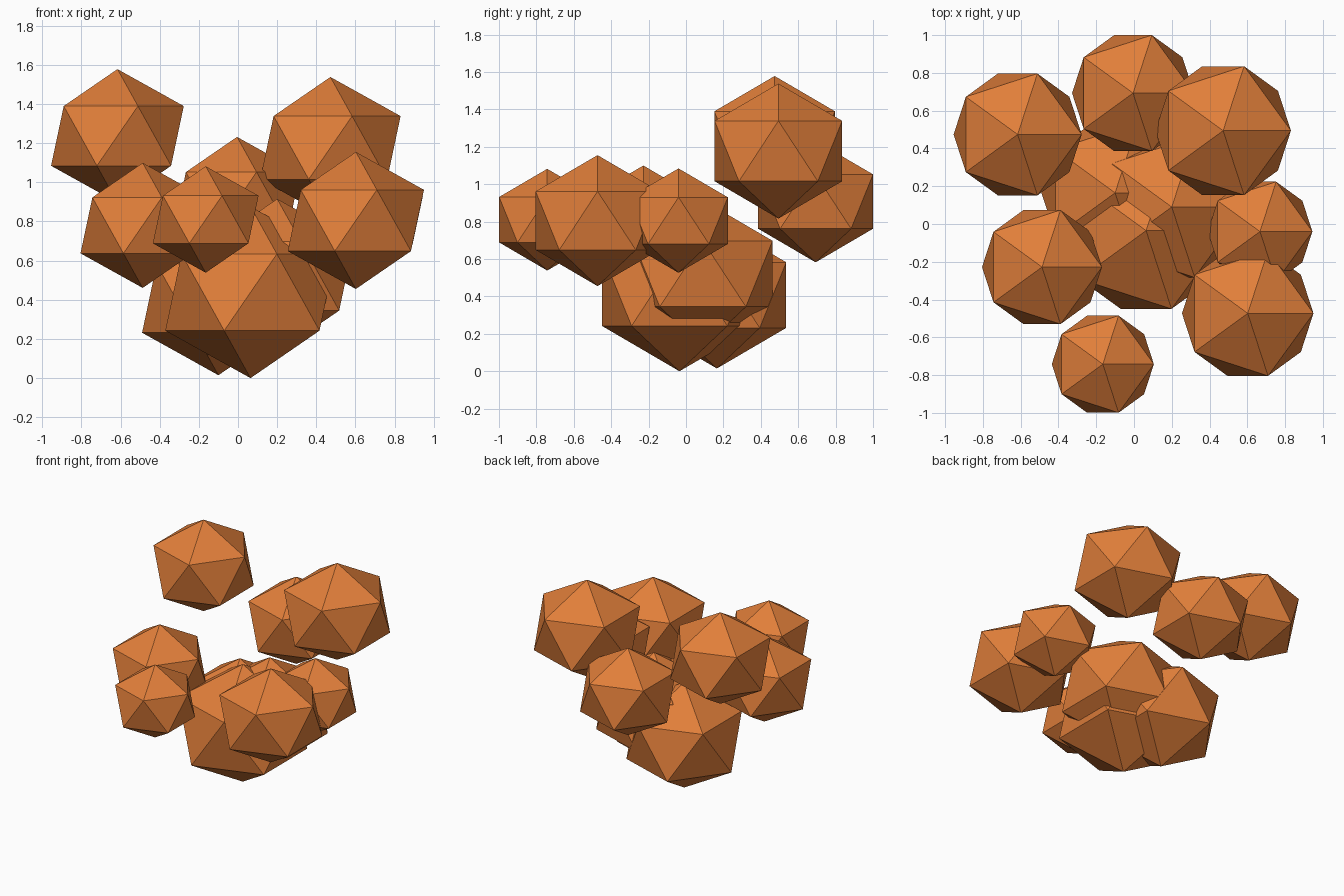
import bpy

if "Cube" in bpy.data.objects:
    bpy.data.objects.remove(bpy.data.objects["Cube"])

# Single flat leaf colour
orange = bpy.data.materials.new("autumn_orange")
orange.diffuse_color = (0.75, 0.21, 0.042, 1.0)
orange.use_nodes = True
orange.node_tree.nodes["Principled BSDF"].inputs["Base Color"].default_value = orange.diffuse_color

FLATTEN = 0.9  # every clump is slightly squashed vertically


def clump(name, x, y, z, radius):
    """One faceted leaf clump: a 20-sided ball squashed in height."""
    bpy.ops.mesh.primitive_ico_sphere_add(subdivisions=1, radius=radius, location=(x, y, z))
    ob = bpy.context.object
    ob.name = name
    ob.scale.z = FLATTEN
    ob.data.materials.append(orange)


# Overlapping clumps at the base
clump("base_clump_front", 0.064, -0.035, 0.438, 0.487)
clump("base_clump_left", -0.10, 0.165, 0.407, 0.436)
clump("base_clump_right", 0.20, 0.09, 0.521, 0.438)

# Ring of clumps around the middle
clump("middle_clump_back", -0.005, 0.693, 0.907, 0.361)
clump("middle_clump_right", 0.667, -0.04, 0.805, 0.310)
clump("middle_clump_front_right", 0.602, -0.473, 0.805, 0.389)
clump("middle_clump_left", -0.487, -0.228, 0.78, 0.355)
clump("middle_clump_front", -0.165, -0.742, 0.81, 0.302)

# Two highest clumps
clump("top_clump_left", -0.616, 0.474, 1.237, 0.379)
clump("top_clump_right", 0.472, 0.494, 1.177, 0.401)
